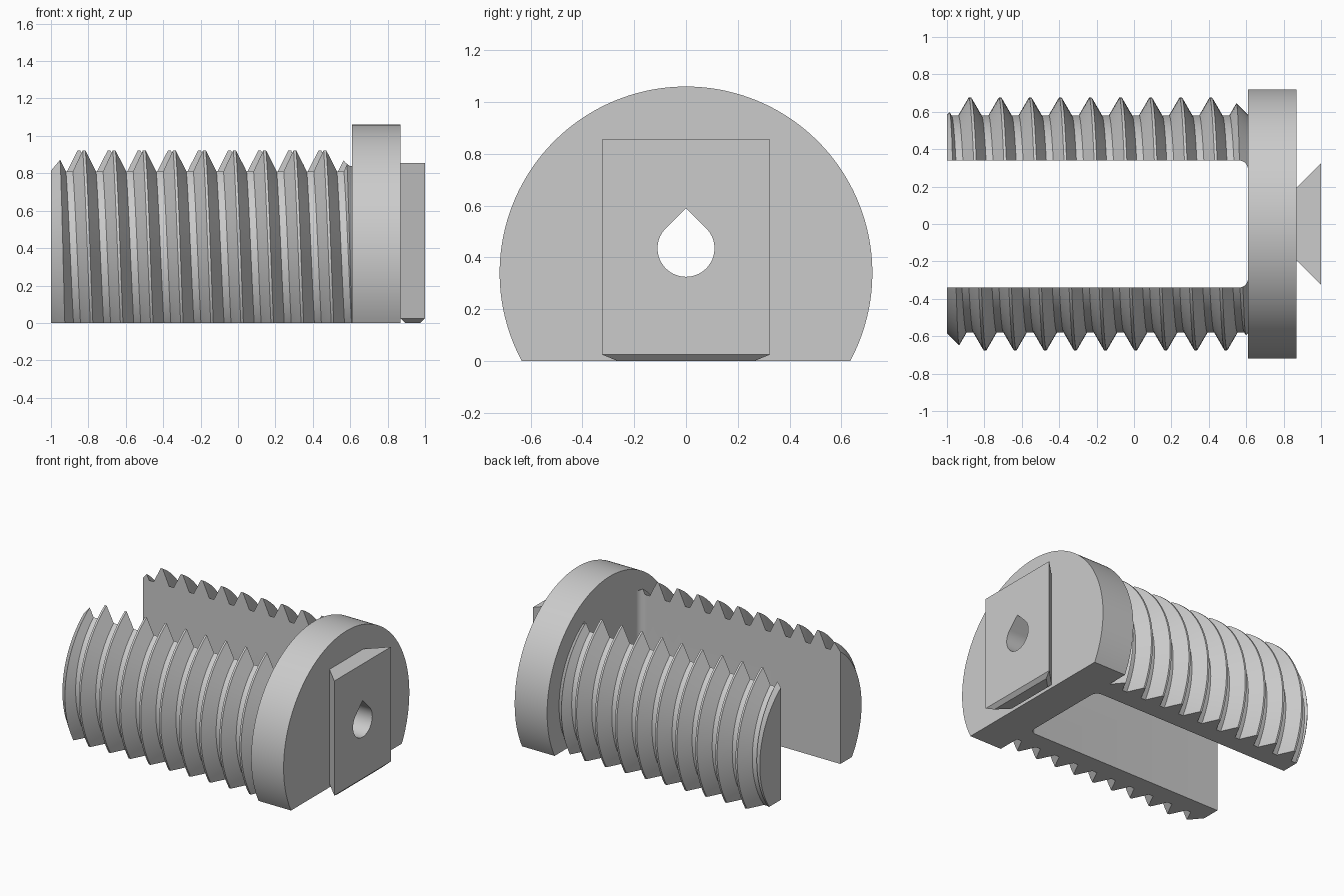
import bpy, bmesh
from math import sin, cos, asin, pi, tau, sqrt, radians

if "Cube" in bpy.data.objects:
    bpy.data.objects.remove(bpy.data.objects["Cube"])

AXIS_Z = 0.34          # height of the screw axis
CORE, CREST, PITCH = 0.58, 0.675, 0.161
SEG = 96

grey = bpy.data.materials.new("light_grey")
grey.use_nodes = True
grey.diffuse_color = (0.6, 0.6, 0.6, 1)
grey.node_tree.nodes["Principled BSDF"].inputs["Base Color"].default_value = (0.6, 0.6, 0.6, 1)


def finish(name, bm):
    bmesh.ops.recalc_face_normals(bm, faces=bm.faces)
    mesh = bpy.data.meshes.new(name)
    bm.to_mesh(mesh)
    bm.free()
    mesh.materials.append(grey)
    obj = bpy.data.objects.new(name, mesh)
    bpy.context.collection.objects.link(obj)
    return obj


def loft(name, rings):
    """Closed solid through matching rings of 3D points."""
    bm = bmesh.new()
    rings = [[bm.verts.new(p) for p in ring] for ring in rings]
    for a, b in zip(rings, rings[1:]):
        for i in range(len(a)):
            j = (i + 1) % len(a)
            bm.faces.new((a[i], a[j], b[j], b[i]))
    bm.faces.new(rings[0])
    bm.faces.new(rings[-1])
    return finish(name, bm)


def prism_x(name, pts, x0, x1):
    return loft(name, [[(x, y, z) for y, z in pts] for x in (x0, x1)])


def prism_z(name, pts, z0, z1):
    return loft(name, [[(x, y, z) for x, y in pts] for z in (z0, z1)])


def arc(cu, cv, r, a0, a1, n):
    return [(cu + r * cos(a0 + (a1 - a0) * i / n), cv + r * sin(a0 + (a1 - a0) * i / n))
            for i in range(n + 1)]


def threaded_rod(name, x_start, turns):
    """Solid rod with one helical ridge, sealed at both ends."""
    bm = bmesh.new()
    tip = 0.007
    half = tip + (CREST - CORE) / sqrt(3)
    profile = ((-half, CORE), (-tip, CREST), (tip, CREST), (half, CORE))
    rows = []
    for k in range(SEG * turns + 1):
        a, x = tau * k / SEG, x_start + PITCH * k / SEG
        rows.append([bm.verts.new((x + dx, r * cos(a), AXIS_Z + r * sin(a)))
                     for dx, r in profile])
    last = len(rows) - 1
    for k in range(last):
        a, b = rows[k], rows[k + 1]
        for p in range(3):
            bm.faces.new((a[p], b[p], b[p + 1], a[p + 1]))
        if k + 1 + SEG <= last:
            bm.faces.new((a[3], b[3], rows[k + 1 + SEG][0], rows[k + SEG][0]))
    # end caps: a fan round the axis plus one radial face
    back, front = (bm.verts.new((x, 0, AXIS_Z)) for x in
                   (x_start - 2 * PITCH, x_start + (turns + 1) * PITCH))
    for k in range(SEG):
        bm.faces.new((back, rows[k][0], rows[k + 1][0]))
        bm.faces.new((front, rows[last - k][3], rows[last - k - 1][3]))
    bm.faces.new((back, *rows[0], rows[SEG][0]))
    bm.faces.new((front, rows[last - SEG][3], *rows[last]))
    bmesh.ops.triangulate(bm, faces=bm.faces)
    return finish(name, bm)


def combine(obj, other, operation):
    mod = obj.modifiers.new("combine", "BOOLEAN")
    mod.operation, mod.solver, mod.object = operation, "EXACT", other
    bpy.context.view_layer.objects.active = obj
    bpy.ops.object.modifier_apply(modifier=mod.name)
    bpy.data.objects.remove(other)


# Envelope of the legs: tapered ends, flat underside, slot with rounded corners
taper = [(-1, 0.583), (-0.89, 0.693), (0.5, 0.693), (0.62, 0.573)]
envelope = loft("envelope", [[(x, r * cos(tau * (i + 0.5) / SEG),
                               AXIS_Z + r * sin(tau * (i + 0.5) / SEG))
                              for i in range(SEG)] for x, r in taper])
combine(envelope, prism_z("floor", [(-2, -2), (2, -2), (2, 2), (-2, 2)], -1, 0), "DIFFERENCE")
end, w, f = 0.61, 0.34, 0.05
slot = ([(-1.2, -w)] + arc(end - f, f - w, f, -pi / 2, 0, 8) + [(0.8, f - w), (0.8, w - f)]
        + arc(end - f, w - f, f, 0, pi / 2, 8) + [(-1.2, w)])
combine(envelope, prism_z("slot", slot, -1, 2), "DIFFERENCE")

# Threaded legs
legs = threaded_rod("threaded_legs", -0.877 - 3 * PITCH, 14)
combine(legs, envelope, "INTERSECT")

# Round head with a flat underside
R = 0.72
dip = asin(AXIS_Z / R)
head = prism_x("head", arc(0, AXIS_Z, R, -dip, pi + dip, 96), end, 0.87)

# Dovetail key with a chamfered lower end
d = 0.025
slant = d * (1 + sqrt(2))
outer = [(0.87, -0.195), (1, -0.325), (1, 0.325), (0.87, 0.195)]
xi, xo = 0.87 + d, 1 - d
yi, yo = 0.195 + 2 * d - slant, 0.325 - slant
inner = [(xi, -yi), (xo, -yo), (xo, yo), (xi, yi)]
key = loft("dovetail_key", [[(x, y, z) for x, y in ring] for ring, z in
                            ((inner, 0), (outer, d), (outer, 0.855))])

# Teardrop hole through head and key
hole = arc(0, 0.435, 0.11, -5 * pi / 4, pi / 4, 40) + [(0, 0.435 + 0.11 * sqrt(2))]
for part in (head, key):
    combine(part, prism_x("hole", hole, 0.4, 1.2), "DIFFERENCE")

for part in (legs, head, key):
    bpy.ops.object.select_all(action="DESELECT")
    part.select_set(True)
    bpy.context.view_layer.objects.active = part
    bpy.ops.object.shade_smooth_by_angle(angle=radians(25))
